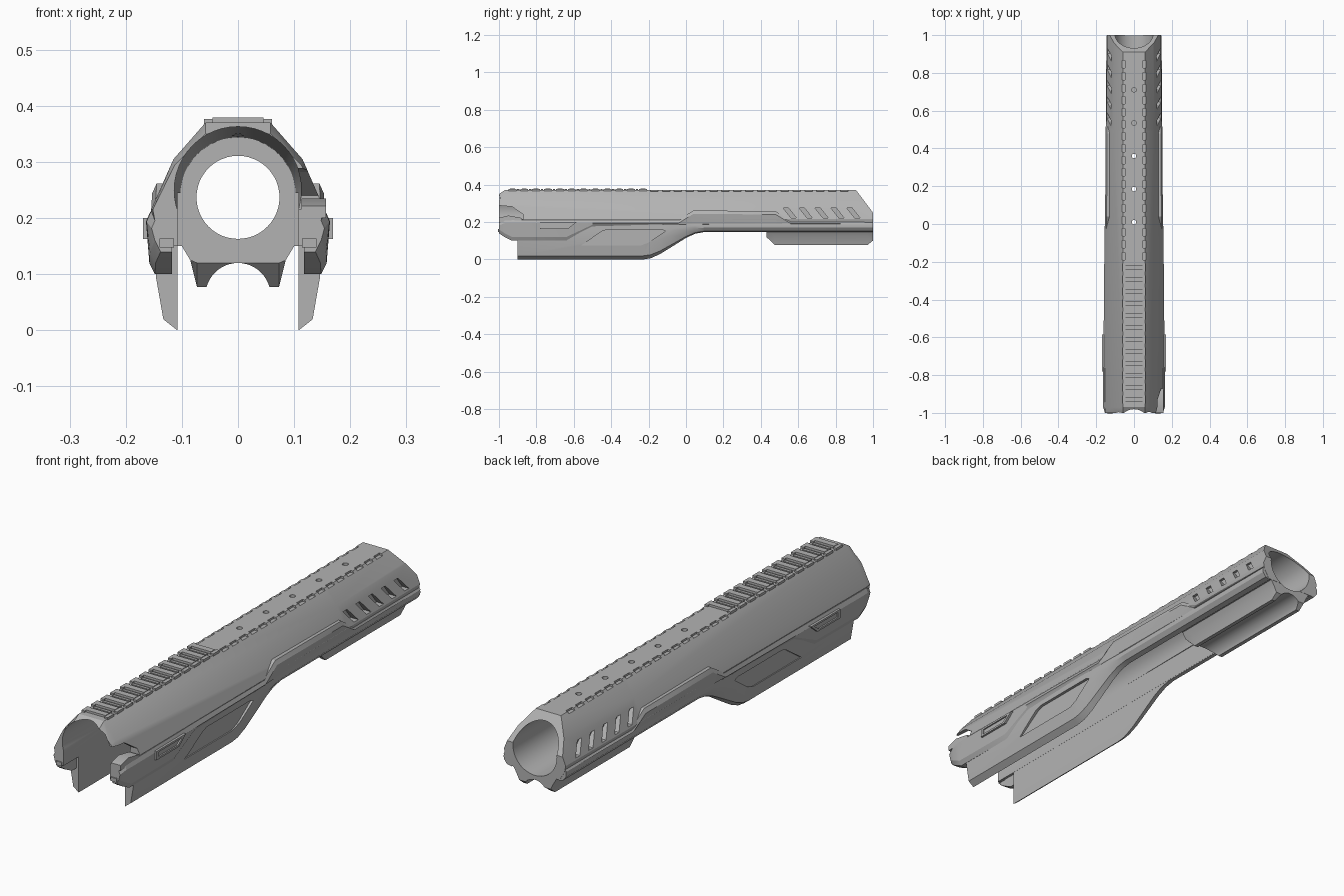
import bpy, math

cube = bpy.data.objects.get("Cube")
if cube:
    bpy.data.objects.remove(cube)

grey = bpy.data.materials.new("plain_grey")
grey.use_nodes = True
COL = (0.45, 0.45, 0.45, 1)
grey.diffuse_color = COL
grey.node_tree.nodes["Principled BSDF"].inputs["Base Color"].default_value = COL


def recalc(mesh):
    import bmesh
    bm = bmesh.new()
    bm.from_mesh(mesh)
    bmesh.ops.recalc_face_normals(bm, faces=bm.faces)
    bm.to_mesh(mesh)
    bm.free()


def lofts(name, groups):
    """One object holding a closed skin for every list of rings."""
    verts, faces = [], []
    for rings in groups:
        base, n = len(verts), len(rings[0])
        for ring in rings:
            verts += ring
        for r in range(len(rings) - 1):
            a = base + r * n
            for i in range(n):
                j = (i + 1) % n
                faces.append((a + i, a + j, a + n + j, a + n + i))
        faces.append(tuple(range(base, base + n)))
        faces.append(tuple(range(len(verts) - n, len(verts))))
    mesh = bpy.data.meshes.new(name)
    mesh.from_pydata(verts, [], faces)
    mesh.materials.append(grey)
    recalc(mesh)
    ob = bpy.data.objects.new(name, mesh)
    bpy.context.collection.objects.link(ob)
    return ob


def prism(poly, x0, x1):
    return [[(x, y, z) for y, z in poly] for x in (x0, x1)]


def box(x, y, z, w, d, h):
    return prism([(y - d / 2, z - h / 2), (y + d / 2, z - h / 2),
                  (y + d / 2, z + h / 2), (y - d / 2, z + h / 2)], x - w / 2, x + w / 2)


def tube(stations, n=48):
    """Rings round the y axis from (y, centre z, radius)."""
    return [[(r * math.cos(2 * math.pi * i / n), y, zc + r * math.sin(2 * math.pi * i / n))
             for i in range(n)] for y, zc, r in stations]


def boolean(ob, groups, mode="DIFFERENCE"):
    cutter = lofts("cutter", groups)
    cutter.hide_render = True
    mod = ob.modifiers.new("bool", "BOOLEAN")
    mod.operation, mod.solver, mod.object = mode, "EXACT", cutter
    bpy.context.view_layer.objects.active = ob
    bpy.ops.object.modifier_apply(modifier=mod.name)
    bpy.data.objects.remove(cutter)


def finish(ob, angle=28):
    bpy.ops.object.select_all(action="DESELECT")
    ob.select_set(True)
    bpy.context.view_layer.objects.active = ob
    bpy.ops.object.shade_smooth_by_angle(angle=math.radians(angle))


# Top cover: faceted shell tapering slightly to the rear
def cover_ring(y, s, drop=0):
    half = [(0.058, 0.37 - drop), (0.115 * s, 0.305 - drop / 2), (0.155 * s, 0.215),
            (0.15 * s, 0.19), (0.125 * s, 0.15)]
    return [(x, y, z) for x, z in half] + [(-x, y, z) for x, z in reversed(half)]


cover = lofts("top_cover", [[cover_ring(-1, 0.98, 0.02), cover_ring(-0.97, 1),
                             cover_ring(0.5, 0.95), cover_ring(1, 0.92)]])

# Rear lower block with a tube saddle
block = [[(x * k, y, z) for x, z in ((0.1, 0.2), (0.1, 0.15), (0.085, 0.125), (0.073, zb),
                                     (-0.073, zb), (-0.085, 0.125), (-0.1, 0.15), (-0.1, 0.2))]
         for y, zb, k in ((0.43, 0.12, 1), (0.475, 0.077, 1), (0.97, 0.077, 1), (0.999, 0.1, 1))]
boolean(cover, [block], "UNION")
boolean(cover, [tube([(0.3, 0.062, 0.058), (1.1, 0.062, 0.058)])])

# Bore, open channel and collar
boolean(cover, [tube([(-1.05, 0.25, 0.114), (0.43, 0.241, 0.103)])])
boolean(cover, [box(0, -0.335, 0.145, 0.215, 1.53, 0.2)])
boolean(cover, [tube([(0.3, 0.237, 0.074), (0.6, 0.237, 0.074)])])
boolean(cover, [tube([(0.5, 0.24, 0.1), (1.1, 0.24, 0.102)])])

# Sloped rear end and front side notch
boolean(cover, [prism([(0.895, 0.39), (1.03, 0.21), (1.1, 0.21), (1.1, 0.39)], -0.3, 0.3)])
boolean(cover, [prism([(-1.02, 0.29), (-0.93, 0.282), (-0.87, 0.24), (-0.87, 0.216),
                       (-1.02, 0.216)], 0.09, 0.3)])

# Top pin holes, edge notches and slanted side vents
PITCH = 0.0635
boolean(cover, [[[(0.012 * math.cos(a * math.pi / 8), y + 0.012 * math.sin(a * math.pi / 8), z)
                  for a in range(16)] for z in (0.3, 0.4)]
                for y in (0.01, 0.185, 0.36, 0.535, 0.71)])
boolean(cover, [box(s * 0.056, -0.17 + i * PITCH, 0.37, 0.016, 0.04, 0.016)
                for i in range(17) for s in (-1, 1)])
vents = []
for i in range(5):
    y = 0.52 + i * 0.085
    for s in (-1, 1):
        vents.append(prism([(y, 0.275), (y + 0.028, 0.275), (y + 0.07, 0.222), (y + 0.042, 0.222)],
                           s * 0.11, s * 0.2))
boolean(cover, vents)
finish(cover)

# Raised grip ribs along the front of the top
ribs = []
for i in range(12):
    y = -0.23 - i * PITCH
    ribs.append(box(0, y, 0.373, 0.09, 0.026, 0.012))
    ribs += [box(s * 0.053, y, 0.371, 0.015, 0.042, 0.012) for s in (-1, 1)]
    if i < 11:
        ribs.append(box(0, y - PITCH / 2, 0.371, 0.08, 0.012, 0.01))
finish(lofts("grip_ribs", [r for r in ribs]))

for s, side in ((1, "left"), (-1, "right")):
    # Upper side rail: thick band with a raised middle
    rail = []
    for y, zb, zt, x in ((-1, 0.14, 0.2, 0.154), (-0.97, 0.12, 0.212, 0.163), (-0.93, 0.1, 0.212, 0.164),
                         (-0.64, 0.1, 0.212, 0.162), (-0.5, 0.165, 0.212, 0.16),
                         (-0.04, 0.17, 0.212, 0.156), (0.04, 0.182, 0.262, 0.153),
                         (0.48, 0.182, 0.258, 0.15), (0.56, 0.182, 0.206, 0.149), (0.999, 0.182, 0.2, 0.146)):
        low = min(0.19, zb + 0.02)
        rail.append([(s * px, y, pz) for px, pz in (
            (0.118, zt), (x - 0.008, zt), (x, max(zt - 0.018, low + 0.002)), (x - 0.006, low),
            (x - 0.016, zb), (0.118, zb))])
    ob = lofts(side + "_side_rail", [rail])
    # Slot recess behind the latch
    latch = [(-0.78, 0.163), (-0.63, 0.163), (-0.585, 0.2), (-0.78, 0.2)]
    finish(ob, 20)

    # Latch frame with inset centre
    frame = lofts(side + "_latch", [prism(latch, s * 0.15, s * 0.169)])
    boolean(frame, [prism([(-0.765, 0.171), (-0.64, 0.171), (-0.61, 0.192), (-0.765, 0.192)],
                          s * 0.163, s * 0.2)])
    finish(frame)

    # Lower side panel sweeping up to the rear
    panel = []
    for y, zb, k in ((-0.9, 0, 0), (-0.23, 0, 0), (-0.19, 0.006, 0), (-0.14, 0.028, 0.1), (-0.08, 0.065, 0.3),
                     (0, 0.115, 0.6), (0.05, 0.138, 0.85), (0.1, 0.147, 1), (0.999, 0.147, 1)):
        h = 0.195 - zb
        foot = 0.133 - 0.003 * k
        panel.append([(s * px, y, zb + f * h) for px, f in (
            (0.116, 1), (0.15 - 0.007 * k, 1), (0.15 - 0.005 * k, 0.75), (0.146 - 0.002 * k, 0.48),
            (foot, 0.1), (0.108, 0), (0.108, 0.8))])
    ob = lofts(side + "_lower_panel", [panel])
    boolean(ob, [prism([(-0.56, 0.075), (-0.24, 0.075), (-0.2, 0.09), (-0.11, 0.152),
                        (-0.13, 0.16), (-0.42, 0.16), (-0.45, 0.15)], s * 0.138, s * 0.2)])
    finish(ob, 25)

    # Front guide lug
    finish(lofts(side + "_front_lug", [box(s * 0.127, -0.985, 0.156, 0.026, 0.04, 0.016)]))

# Tab beside the front notch
finish(lofts("notch_tab", [prism([(-1, 0.2), (-0.88, 0.2), (-0.88, 0.222), (-0.95, 0.235), (-1, 0.222)],
                                 0.113, 0.157)]))
